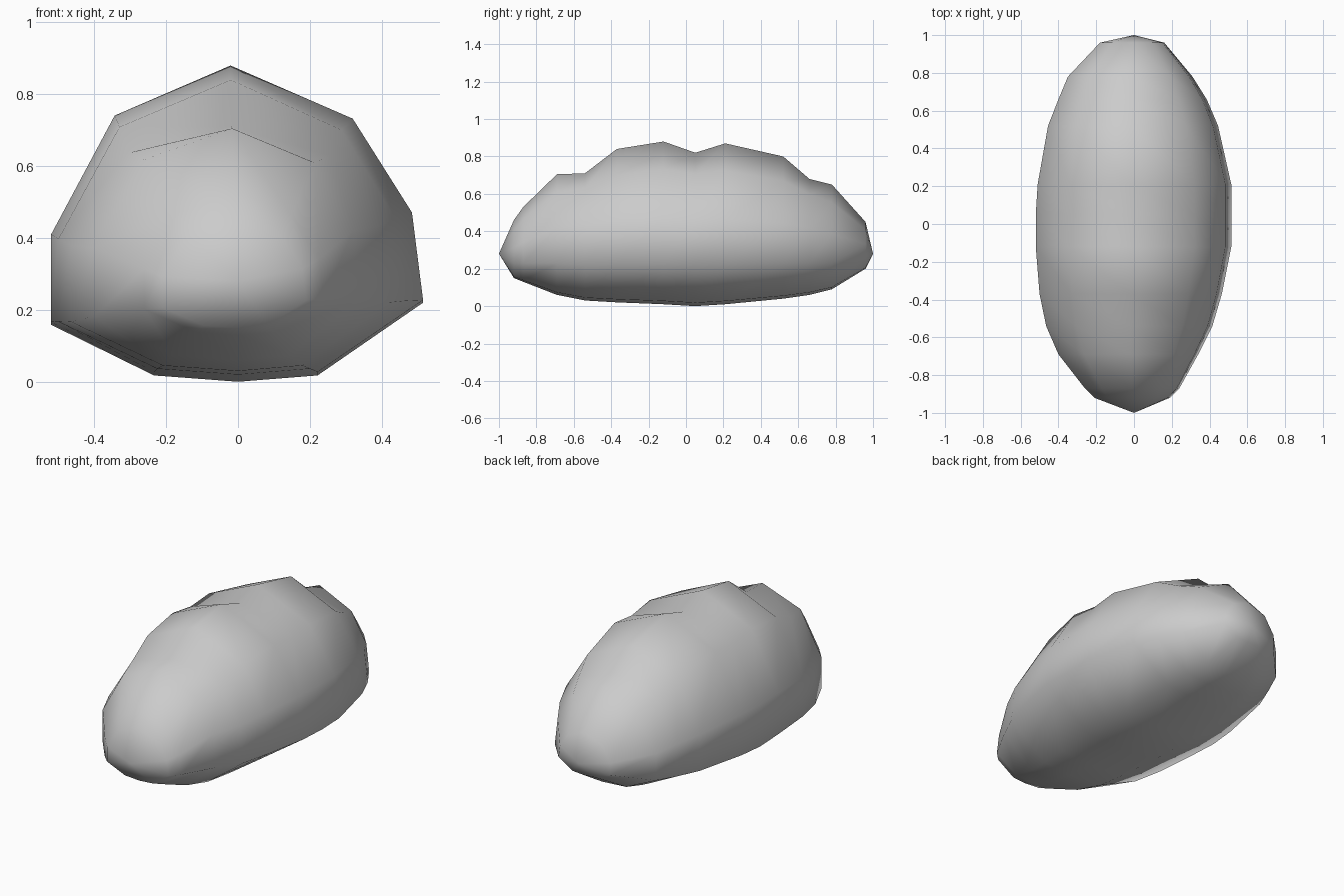
import bpy, bmesh

cube = bpy.data.objects.get("Cube")
if cube:
    bpy.data.objects.remove(cube)

mat = bpy.data.materials.new("plain_grey")
mat.use_nodes = True
grey = (0.6, 0.6, 0.6, 1)
mat.diffuse_color = grey
mat.node_tree.nodes["Principled BSDF"].inputs["Base Color"].default_value = grey

# Cross-section: side offset as a share of half width, height share, share of the crown dent
SECTION = [(0, 0, 0), (0.43, 0.02, 0), (1, 0.25, 0), (0.94, 0.53, 0), (0.62, 0.83, 0.4),
           (-0.04, 1, 1), (-0.66, 0.84, 0.4), (-1, 0.46, 0), (-1, 0.18, 0), (-0.45, 0.02, 0)]

# Stations along the loaf: y, width on -x, width on +x, bottom, crown, dent depth
STATIONS = [
    (-0.92, 0.21, 0.19, 0.15, 0.46, 0),
    (-0.87, 0.26, 0.24, 0.13, 0.53, 0),
    (-0.69, 0.40, 0.34, 0.06, 0.74, 0.035),
    (-0.54, 0.465, 0.415, 0.03, 0.79, 0.08),
    (-0.37, 0.50, 0.465, 0.02, 0.84, 0),
    (-0.12, 0.52, 0.515, 0.01, 0.88, 0),
    (0.05, 0.52, 0.515, 0.0, 0.88, 0.06),
    (0.21, 0.51, 0.515, 0.01, 0.87, 0),
    (0.52, 0.455, 0.445, 0.04, 0.80, 0),
    (0.66, 0.40, 0.385, 0.06, 0.735, 0.055),
    (0.78, 0.35, 0.31, 0.09, 0.65, 0),
    (0.96, 0.18, 0.16, 0.20, 0.45, 0),
]

# Loaf body: bridge the rings and close each end to a point
bm = bmesh.new()
rings = []
for y, left, right, low, high, dent in STATIONS:
    rings.append([bm.verts.new((u * (right if u > 0 else left), y,
                                low + v * (high - low) - d * dent)) for u, v, d in SECTION])
n = len(SECTION)
for a, b in zip(rings, rings[1:]):
    for i in range(n):
        j = (i + 1) % n
        bm.faces.new((a[i], a[j], b[j], b[i]))
for ring, y in ((rings[0], -1), (rings[-1], 1)):
    tip = bm.verts.new((0, y, 0.28))
    for i in range(n):
        bm.faces.new((ring[i], ring[(i + 1) % n], tip))
bmesh.ops.recalc_face_normals(bm, faces=bm.faces)
for face in bm.faces:
    face.smooth = True

mesh = bpy.data.meshes.new("loaf_body")
bm.to_mesh(mesh)
bm.free()
mesh.materials.append(mat)
bpy.context.collection.objects.link(bpy.data.objects.new("loaf_body", mesh))
